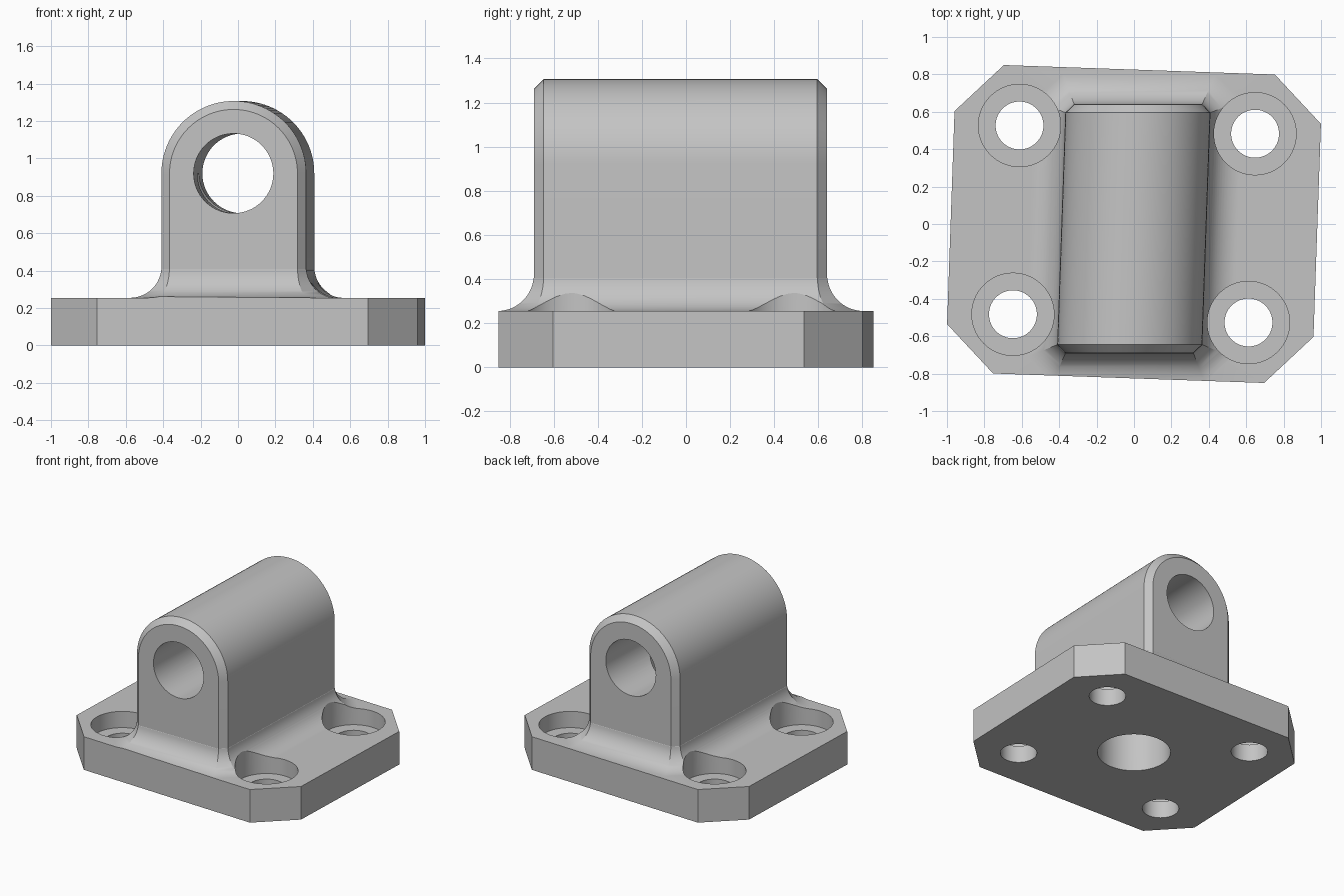
import bpy, bmesh, math
from mathutils import Matrix, Vector

if "Cube" in bpy.data.objects:
    bpy.data.objects.remove(bpy.data.objects["Cube"], do_unlink=True)

TURN = Matrix.Rotation(math.radians(-2), 4, 'Z')   # plate is turned slightly
LEAN = math.tan(math.radians(2))                   # lug sides follow the turn
PLATE_TOP = 0.255
FILLET = 0.165
FRONT, BACK = -0.69, 0.64
HALF, CHAMFER, AXIS_Z = 0.387, 0.045, 0.92

grey = bpy.data.materials.new("plain grey")
grey.use_nodes = True
grey.diffuse_color = (0.55, 0.55, 0.55, 1)
grey.node_tree.nodes["Principled BSDF"].inputs["Base Color"].default_value = (0.55, 0.55, 0.55, 1)


def loft(name, rings):
    """Closed solid through matching rings of points."""
    bm = bmesh.new()
    loops = [[bm.verts.new(p) for p in ring] for ring in rings]
    n = len(loops[0])
    for a, b in zip(loops, loops[1:]):
        for i in range(n):
            j = (i + 1) % n
            bm.faces.new((a[i], a[j], b[j], b[i]))
    bm.faces.new(loops[0])
    bm.faces.new(loops[-1])
    bmesh.ops.recalc_face_normals(bm, faces=bm.faces)
    mesh = bpy.data.meshes.new(name)
    bm.to_mesh(mesh)
    bm.free()
    mesh.materials.append(grey)
    obj = bpy.data.objects.new(name, mesh)
    bpy.context.collection.objects.link(obj)
    return obj


def combine(target, other, operation):
    mod = target.modifiers.new(operation, 'BOOLEAN')
    mod.object, mod.operation, mod.solver = other, operation, 'EXACT'
    bpy.context.view_layer.objects.active = target
    bpy.ops.object.modifier_apply(modifier=mod.name)
    bpy.data.objects.remove(other, do_unlink=True)


def lean(x, y, z):
    return Vector((x + LEAN * y, y, z))


def octagon(a, b, c, z):
    return [Vector((x, y, z)) for x, y in (
        (a, c - b), (a, b - c), (a - c, b), (c - a, b),
        (-a, b - c), (-a, c - b), (c - a, -b), (a - c, -b))]


def circle(x, y, r, z, n=64):
    return [Vector((x + r * math.cos(t), y + r * math.sin(t), z))
            for t in (2 * math.pi * i / n for i in range(n))]


def arch(y, r, n=48):
    """Round-topped lug section at depth y."""
    pts = [lean(-r, y, 0.1), lean(r, y, 0.1)]
    for i in range(n + 1):
        t = math.pi * i / n
        pts.append(lean(r * math.cos(t), y, AXIS_Z + r * math.sin(t)))
    return pts


def skirt_ring(offset, z):
    mid, half = (FRONT + BACK) / 2, (BACK - FRONT) / 2
    ring = octagon(HALF + offset, half + offset, CHAMFER + offset * (2 - math.sqrt(2)), z)
    return [lean(p.x, p.y + mid, p.z) for p in ring]


# Oversized slab, trimmed to the plate outline after the fillet is added
bracket = loft("bracket", [octagon(1.3, 1.2, 0.2, z) for z in (0, PLATE_TOP)])

# Lug with chamfered ends
lug = loft("lug", [arch(FRONT, HALF - CHAMFER), arch(FRONT + CHAMFER, HALF),
                   arch(BACK - CHAMFER, HALF), arch(BACK, HALF - CHAMFER)])

# Concave fillet around the foot of the lug
rings = [skirt_ring(FILLET, 0.15), skirt_ring(FILLET, PLATE_TOP - 0.0005)]
for i in range(1, 16):
    t = math.pi / 2 * i / 16
    rings.append(skirt_ring(FILLET * (1 - math.sin(t)) + 0.0003,
                            PLATE_TOP + FILLET * (1 - math.cos(t))))
rings.append(skirt_ring(-0.01, PLATE_TOP + FILLET))
skirt = loft("fillet", rings)

combine(bracket, lug, 'UNION')
combine(bracket, skirt, 'UNION')

# Trim to the chamfered plate outline
outline = loft("plate_outline", [[TURN @ p for p in octagon(0.98, 0.825, 0.255, z)] for z in (-1, 2)])
combine(bracket, outline, 'INTERSECT')

# Counterbored screw holes
for sx in (-1, 1):
    for sy in (-1, 1):
        p = TURN @ Vector((0.63 * sx, 0.505 * sy, 0))
        combine(bracket, loft("counterbore", [circle(p.x, p.y, 0.22, z) for z in (0.13, 0.8)]), 'DIFFERENCE')
        combine(bracket, loft("screw_hole", [circle(p.x, p.y, 0.128, z) for z in (-0.1, 0.3)]), 'DIFFERENCE')

# Cross bore through the lug, and the vertical hole that meets it
bore = [[lean(p.x, y, p.y) for p in circle(0, AXIS_Z, 0.213, 0)] for y in (-1, 1)]
combine(bracket, loft("cross_bore", bore), 'DIFFERENCE')
combine(bracket, loft("centre_hole", [circle(0, 0, 0.255, z) for z in (-0.1, AXIS_Z)]), 'DIFFERENCE')

# Smooth the curves, keep the edges crisp
bpy.ops.object.select_all(action='DESELECT')
bracket.select_set(True)
bpy.context.view_layer.objects.active = bracket
bpy.ops.object.shade_smooth_by_angle(angle=math.radians(25))
